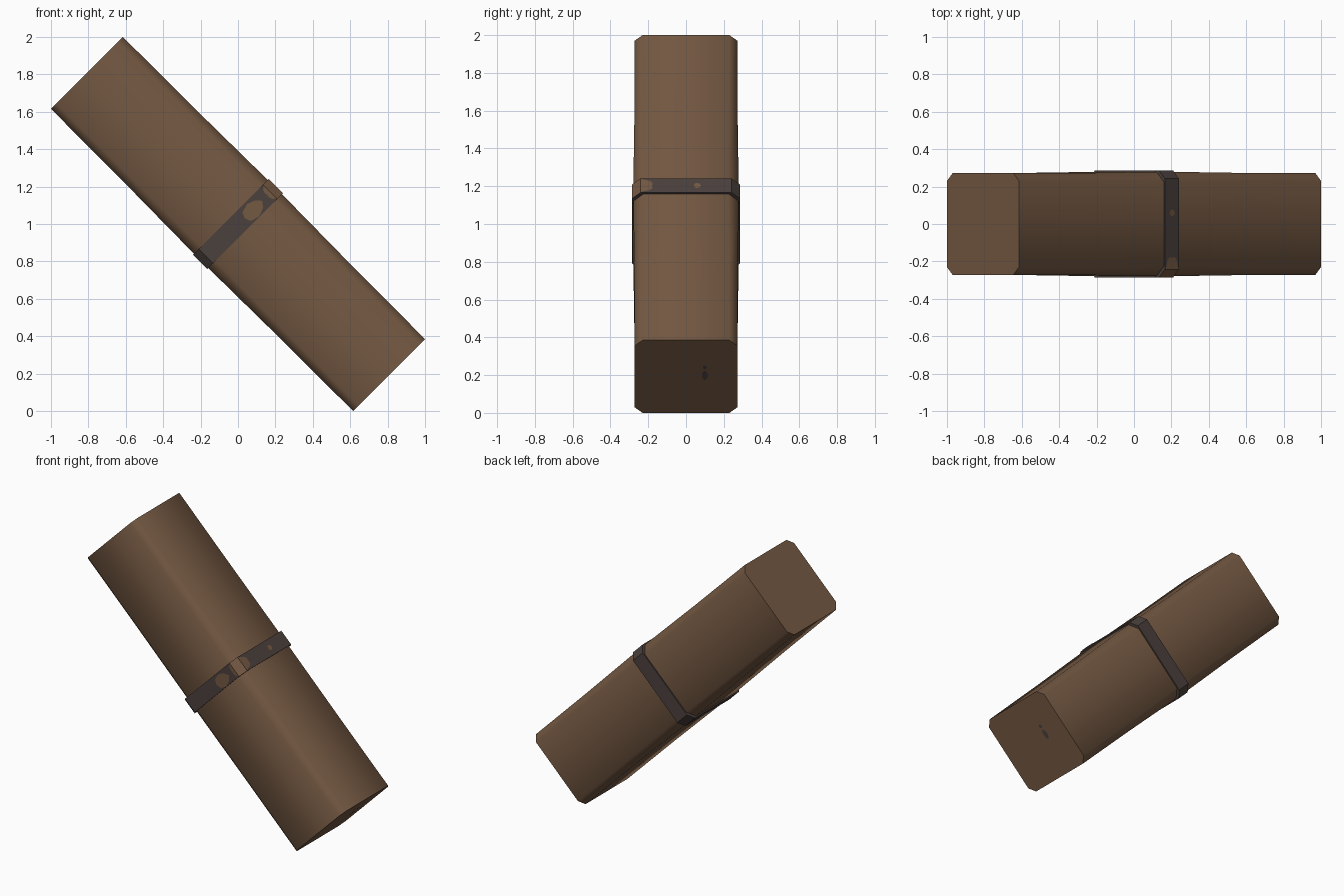
import bpy, bmesh, math
from mathutils import Matrix, Vector

if "Cube" in bpy.data.objects:
    bpy.data.objects.remove(bpy.data.objects["Cube"])

# Tilted frame: local z runs along the beam, local x is its upper right side
TILT = Matrix.Translation((0, 0, 1)) @ Matrix.Rotation(math.radians(-45), 4, 'Y')


def material(name, rgb):
    m = bpy.data.materials.new(name)
    m.diffuse_color = (*rgb, 1)
    m.use_nodes = True
    m.node_tree.nodes["Principled BSDF"].inputs["Base Color"].default_value = m.diffuse_color
    return m


WOOD = material("brown_wood", (0.175, 0.099, 0.055))
IRON = material("dark_iron", (0.070, 0.053, 0.047))


def finish(name, bm, mats):
    bm.transform(TILT)
    me = bpy.data.meshes.new(name)
    bm.to_mesh(me)
    bm.free()
    for m in mats:
        me.materials.append(m)
    ob = bpy.data.objects.new(name, me)
    bpy.context.collection.objects.link(ob)
    return ob


def octagon(r, c):
    """Square of half width r with corners cut by c, counter-clockwise."""
    k = r - c
    return [(r, -k), (r, k), (k, r), (-k, r), (-r, k), (-r, -k), (-k, -r), (k, -r)]


def loft(bm, sections):
    rings = [[bm.verts.new((x, y, z)) for x, y in octagon(r, c)] for z, r, c in sections]
    for a, b in zip(rings, rings[1:]):
        for i in range(8):
            j = (i + 1) % 8
            bm.faces.new((a[i], a[j], b[j], b[i]))
    bm.faces.new(rings[0][::-1])
    bm.faces.new(rings[-1])


# Chamfered beam, slightly swollen at the middle
bm = bmesh.new()
loft(bm, [(-1.142, .272, .042), (-.6, .273, .045), (-.06, .279, .055),
          (.06, .279, .055), (.6, .273, .045), (1.142, .272, .042)])
beam = finish("beam", bm, [WOOD])
bpy.context.view_layer.objects.active = beam
beam.select_set(True)
bpy.ops.object.shade_smooth_by_angle(angle=math.radians(50))

# Iron band round the middle, with one worn front corner
bm = bmesh.new()
loft(bm, [(-.053, .287, .045), (.053, .287, .045)])
bm.normal_update()
for f in bm.faces:
    if f.normal.x > .5 and f.normal.y < -.5:
        f.material_index = 1
finish("band", bm, [IRON, WOOD])


# Thin irregular patches lying on a flat side
def patch(name, centre, a, b, mat, start=0, sweep=360, sides=8):
    bm = bmesh.new()
    n = sides if sweep == 360 else sides + 1
    pts = []
    for i in range(n):
        t = math.radians(start + sweep * i / sides)
        w = 1 - .1 * (i % 3 == 1)
        pts.append(bm.verts.new(Vector(centre) + w * (Vector(a) * math.cos(t) + Vector(b) * math.sin(t))))
    bm.faces.new(pts)
    finish(name, bm, [mat])


patch("band_front_wear", (.11, -.289, -.005), (.07, 0, 0), (0, 0, .046), WOOD)
patch("band_side_wear", (.289, -.242, 0), (0, .07, 0), (0, 0, .05), WOOD, -90, 180)
patch("band_front_corner_wear", (.242, -.289, 0), (-.025, 0, 0), (0, 0, -.05), WOOD, -90, 180)
patch("band_side_spot", (.289, .06, 0), (0, .02, 0), (0, 0, .02), WOOD)
patch("end_stain_large", (.01, .1, -1.1435), (0, .017, 0), (.035, 0, 0), IRON)
patch("end_stain_small", (.07, .1, -1.1435), (0, .012, 0), (.015, 0, 0), IRON)
